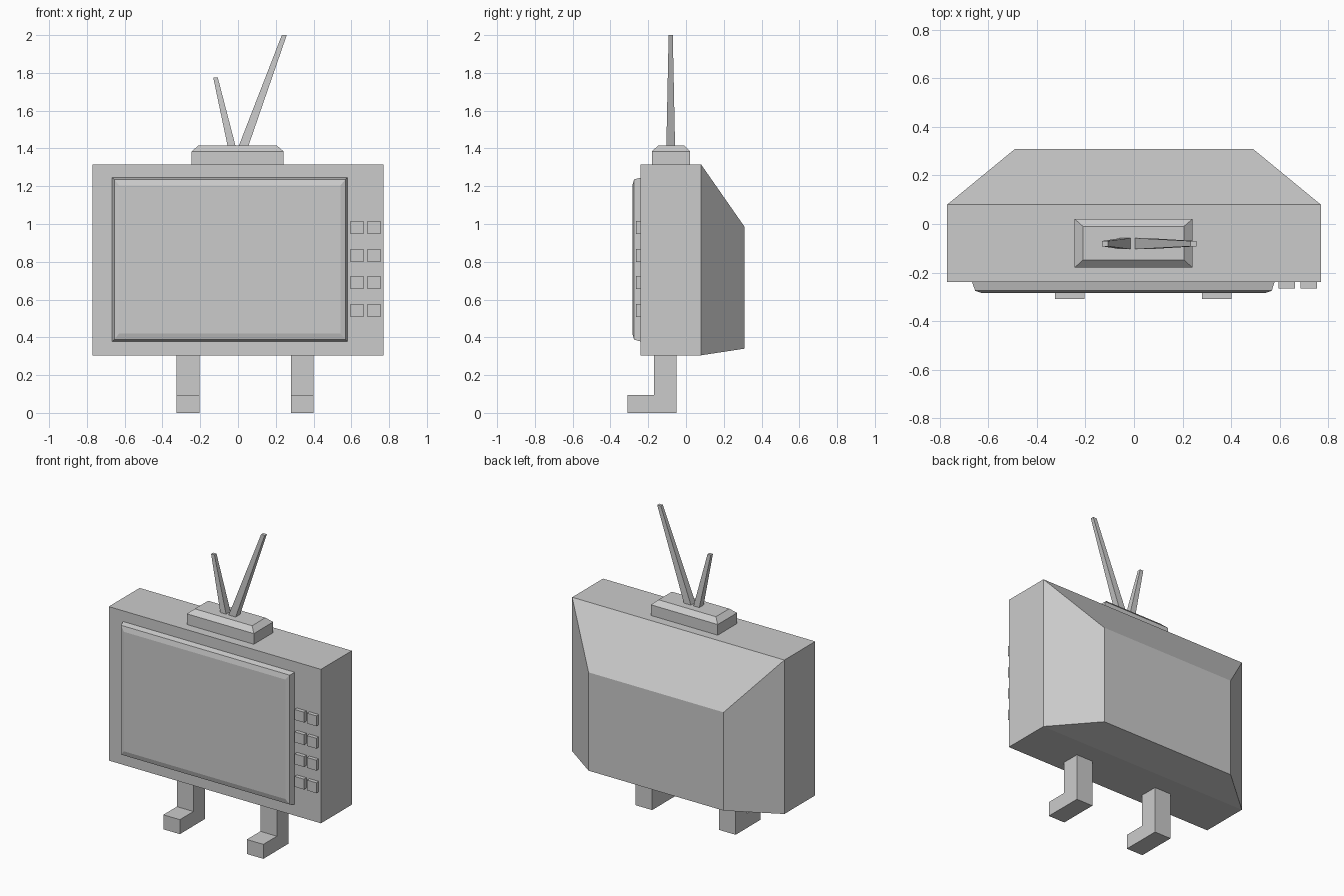
import bpy, bmesh

if "Cube" in bpy.data.objects:
    bpy.data.objects.remove(bpy.data.objects["Cube"])

grey = bpy.data.materials.new("plain_grey")
grey.diffuse_color = (0.6, 0.6, 0.6, 1)
grey.use_nodes = True
grey.node_tree.nodes["Principled BSDF"].inputs["Base Color"].default_value = grey.diffuse_color


def loft(name, rings):
    """Closed flat-faced solid through a stack of matching rings."""
    bm = bmesh.new()
    loops = [[bm.verts.new(p) for p in ring] for ring in rings]
    n = len(loops[0])
    for a, b in zip(loops, loops[1:]):
        for i in range(n):
            j = (i + 1) % n
            bm.faces.new((a[i], a[j], b[j], b[i]))
    bm.faces.new(loops[0][::-1])
    bm.faces.new(loops[-1])
    bmesh.ops.recalc_face_normals(bm, faces=bm.faces)
    mesh = bpy.data.meshes.new(name)
    bm.to_mesh(mesh)
    bm.free()
    mesh.materials.append(grey)
    obj = bpy.data.objects.new(name, mesh)
    bpy.context.collection.objects.link(obj)
    return obj


def rect_xz(x0, x1, z0, z1, y):
    return [(x0, y, z0), (x1, y, z0), (x1, y, z1), (x0, y, z1)]


def rect_xy(x0, x1, y0, y1, z):
    return [(x0, y0, z), (x1, y0, z), (x1, y1, z), (x0, y1, z)]


# Cabinet with tapered back
loft("cabinet", [rect_xz(-0.77, 0.77, 0.305, 1.315, -0.24),
                 rect_xz(-0.77, 0.77, 0.305, 1.315, 0.08),
                 rect_xz(-0.49, 0.49, 0.34, 0.985, 0.31)])

# Raised screen with steep rim and shallow bevel
loft("screen", [rect_xz(-0.667, 0.579, 0.378, 1.245, -0.24),
                rect_xz(-0.655, 0.568, 0.388, 1.236, -0.275),
                rect_xz(-0.63, 0.543, 0.42, 1.204, -0.284)])

# Two columns of buttons
for row, z in enumerate((0.542, 0.69, 0.834, 0.981)):
    for col, x in enumerate((0.63, 0.72)):
        loft(f"button_{row}_{col}",
             [rect_xz(x - 0.034, x + 0.034, z - 0.034, z + 0.034, y)
              for y in (-0.24, -0.265)])

# L-shaped legs with forward feet
profile = [(-0.31, 0), (-0.05, 0), (-0.05, 0.305), (-0.17, 0.305),
           (-0.17, 0.095), (-0.31, 0.095)]
for side, x in (("left", -0.265), ("right", 0.341)):
    loft(f"{side}_leg", [[(x + dx, y, z) for y, z in profile]
                         for dx in (-0.06, 0.06)])

# Antenna base with chamfered top
loft("antenna_base", [rect_xy(-0.245, 0.241, -0.18, 0.021, 1.315),
                      rect_xy(-0.245, 0.241, -0.18, 0.021, 1.385),
                      rect_xy(-0.21, 0.206, -0.148, -0.01, 1.415)])

# Tapered square antennae
yc = -0.081
for name, b0, b1, t0, t1, top in (
        ("short_antenna", -0.055, -0.013, -0.131, -0.107, 1.775),
        ("long_antenna", 0.004, 0.055, 0.232, 0.258, 2.0)):
    loft(name, [rect_xy(b0, b1, yc - 0.023, yc + 0.023, 1.413),
                rect_xy(t0, t1, yc - 0.011, yc + 0.011, top)])
